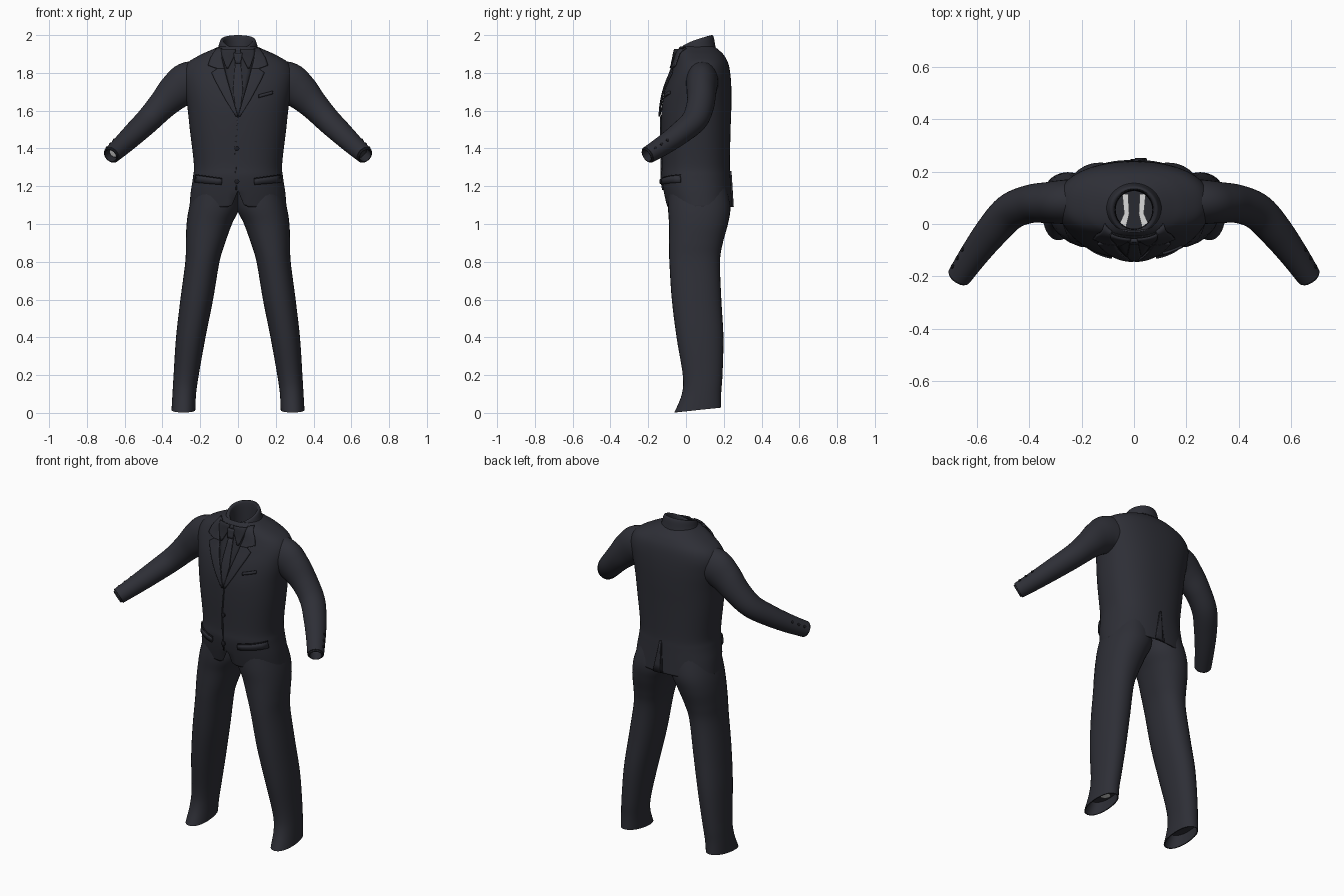
import bpy, bmesh, math
from mathutils import Vector

if "Cube" in bpy.data.objects:
    bpy.data.objects.remove(bpy.data.objects["Cube"])


def mat(name, rgb):
    m = bpy.data.materials.new(name)
    m.diffuse_color = (*rgb, 1)
    m.use_nodes = True
    m.node_tree.nodes["Principled BSDF"].inputs["Base Color"].default_value = m.diffuse_color
    return m


CLOTH = mat("charcoal_cloth", (0.027, 0.028, 0.037))
SHIRT = mat("dark_shirt", (0.022, 0.023, 0.030))
SEAM = mat("black_trim", (0.012, 0.012, 0.016))
WHITE = mat("white_lining", (0.7, 0.7, 0.7))


def make(name, verts, faces, m, thick=0, offset=-1):
    me = bpy.data.meshes.new(name)
    me.from_pydata(verts, [], faces)
    bm = bmesh.new()
    bm.from_mesh(me)
    bmesh.ops.recalc_face_normals(bm, faces=bm.faces)
    bm.to_mesh(me)
    bm.free()
    me.materials.append(m)
    me.shade_smooth()
    me.set_sharp_from_angle(angle=math.radians(45))
    ob = bpy.data.objects.new(name, me)
    bpy.context.collection.objects.link(ob)
    if thick:
        s = ob.modifiers.new("thickness", 'SOLIDIFY')
        s.thickness, s.offset = thick, offset
    return ob


def smooth(rows, n):
    """Catmull-Rom interpolation of parameter rows."""
    out = []
    for i in range(len(rows) - 1):
        quad = [rows[max(i - 1, 0)], rows[i], rows[i + 1], rows[min(i + 2, len(rows) - 1)]]
        for k in range(n):
            t = k / n
            out.append([0.5 * (2 * b + (c - a) * t + (2 * a - 5 * b + 4 * c - d) * t * t
                               + (3 * b - a - 3 * c + d) * t ** 3) for a, b, c, d in zip(*quad)])
    return out + [list(rows[-1])]


def loft(name, rings, m, cap_end=False, thick=0):
    n = len(rings[0])
    faces = [(r * n + i, r * n + (i + 1) % n, (r + 1) * n + (i + 1) % n, (r + 1) * n + i)
             for r in range(len(rings) - 1) for i in range(n)]
    if cap_end:
        faces.append(tuple(range((len(rings) - 1) * n, len(rings) * n)))
    return make(name, [p for r in rings for p in r], faces, m, thick)


def oval(hx, hy, p, n):
    """Superellipse outline, starting at +x."""
    pts = []
    for i in range(n):
        c, s = math.cos(math.tau * i / n), math.sin(math.tau * i / n)
        pts.append((hx * math.copysign(abs(c) ** (2 / p), c), hy * math.copysign(abs(s) ** (2 / p), s)))
    return pts


# Jacket body rows: height, half width, front y, back y
P = 2.3
TORSO = smooth([(1.09, .257, -.10, .245), (1.17, .25, -.118, .24), (1.25, .238, -.13, .235),
                (1.32, .234, -.128, .232), (1.50, .255, -.132, .236), (1.62, .268, -.128, .24),
                (1.72, .285, -.108, .24), (1.80, .292, -.078, .234), (1.855, .265, -.058, .222),
                (1.895, .20, -.05, .20), (1.92, .145, -.045, .175), (1.94, .10, -.03, .15)], 6)


def surface_y(x, z, side=-1):
    z = min(max(z, TORSO[0][0]), TORSO[-1][0])
    for a, b in zip(TORSO, TORSO[1:]):
        if z <= b[0]:
            break
    t = (z - a[0]) / (b[0] - a[0])
    hw, f, k = (a[j] + (b[j] - a[j]) * t for j in (1, 2, 3))
    return (f + k) / 2 + side * (k - f) / 2 * max(0, 1 - min(1, abs(x) / hw) ** P) ** (1 / P)


rings = []
for z, hw, f, k in TORSO:
    ring = []
    for x, y in oval(hw, (k - f) / 2, P, 72):
        zz = max(z, 1.175 - 2.4 * abs(x)) if y < 0 else z  # cutaway at the front hem
        ring.append((x, (f + k) / 2 + y, zz))
    rings.append(ring)
loft("jacket_body", rings, CLOTH, thick=.008)


def band(name, rows, m, lift, s=1, side=-1, across=6, thick=.008):
    """Cloth plate laid over the jacket; rows give left x, left z, right x, right z."""
    verts, faces = [], []
    for x0, z0, x1, z1 in rows:
        for i in range(across + 1):
            x, z = x0 + (x1 - x0) * i / across, z0 + (z1 - z0) * i / across
            verts.append((s * x, surface_y(x, z, side) + side * lift, z))
    w = across + 1
    for r in range(len(rows) - 1):
        for i in range(across):
            faces.append((r * w + i, r * w + i + 1, (r + 1) * w + i + 1, (r + 1) * w + i))
    return make(name, verts, faces, m, thick, 0)


def flat(rows):
    """Rows z, x0, x1 refined along their height."""
    out = []
    for a, b in zip(rows, rows[1:]):
        for k in range(4):
            z, x0, x1 = (p + (q - p) * k / 4 for p, q in zip(a, b))
            out.append((x0, z, x1, z))
    z, x0, x1 = rows[-1]
    return out + [(x0, z, x1, z)]


# Shirt front and tie
band("shirt_front", flat([(1.92, -.085, .085), (1.80, -.065, .065), (1.57, -.003, .003)]),
     SHIRT, .003, thick=.003)
band("tie_blade", flat([(1.86, -.014, .014), (1.70, -.027, .027), (1.58, -.006, .006)]), CLOTH, .008)
band("tie_knot", flat([(1.905, -.024, .024), (1.85, -.014, .014)]), CLOTH, .014, thick=.014)

# Front closing edge and back seam with vent
band("front_edge", flat([(1.57, -.002, .002), (1.40, -.018, -.012), (1.18, -.012, -.006)]), CLOTH, .003)
band("back_vent", flat([(1.27, -.001, .001), (1.18, -.006, .003), (1.09, -.014, .004)]), SEAM, .002, side=1,
     thick=.004)
band("vent_flap", flat([(1.28, .002, .012), (1.09, .004, .05)]), CLOTH, .004, side=1)

for s, tag in ((1, "left"), (-1, "right")):
    # Lapel, jacket collar leaf, shirt collar wing, pocket flap
    band("lapel_" + tag, flat([(1.825, .072, .105), (1.80, .066, .14), (1.76, .056, .122),
                               (1.66, .026, .068), (1.57, .001, .012)]), CLOTH, .010, s)
    band("collar_leaf_" + tag, flat([(1.93, .085, .112), (1.88, .085, .145), (1.84, .076, .158),
                                     (1.822, .071, .11)]), CLOTH, .012, s)
    band("shirt_wing_" + tag, flat([(1.925, .012, .09), (1.89, .018, .085), (1.825, .052, .062)]),
         SHIRT, .016, s)
    band("pocket_flap_" + tag, [(.085, 1.238, .222, 1.258), (.085, 1.225, .226, 1.24),
                                (.088, 1.208, .228, 1.22)], CLOTH, .008, s)
    band("pocket_slit_" + tag, [(.085, 1.243, .222, 1.263), (.085, 1.238, .222, 1.258)], SEAM, .004, s)

# Breast pocket welt
band("breast_pocket", [(.11, 1.685, .185, 1.705), (.11, 1.668, .185, 1.688)], CLOTH, .005)

# Standing collar: rx, ry, front z, back z
collar = smooth([(.125, .108, 1.87, 1.905), (.106, .10, 1.895, 1.95), (.097, .094, 1.91, 1.985),
                 (.088, .086, 1.918, 2.0), (.074, .076, 1.905, 1.985), (.07, .072, 1.84, 1.87)], 4)
rings = []
for rx, ry, zf, zb in collar:
    rings.append([(x, .054 + y, zf + (min(zb, 2.0) - zf) * (max(0, (1 + y / ry) / 2)) ** .5)
                  for x, y in oval(rx, ry, 2, 40)])
loft("collar", rings, CLOTH)

# Lining seen down the neck
make("neck_lining", [(x, .054 + y, 1.74) for x, y in oval(.22, .11, 2, 24)], [tuple(range(24))], SHIRT)
for s in (1, -1):
    make("lining_strip", [(s * .022, .115, 1.75), (s * .045, .115, 1.75), (s * .038, .04, 1.75),
                          (s * .058, -.005, 1.75), (s * .03, -.01, 1.75), (s * .018, .04, 1.75)],
         [(0, 1, 2, 5), (5, 2, 3, 4)], WHITE)


def disc(name, centre, axis, r, m, depth):
    q = Vector(axis).to_track_quat('Z', 'Y')
    c = Vector(centre)
    rings = [[c + q @ Vector((x, y, h)) for x, y in oval(k * r, k * r, 2, 16)]
             for k, h in ((1, -depth), (1, depth * .6), (.7, depth))]
    return loft(name, rings, m, cap_end=True)


for z in (1.40, 1.225):
    disc("front_button", (-.006, surface_y(0, z) - .007, z), (0, -1, 0), .013, SEAM, .005)

# Sleeves: centre x y z, horizontal radius, vertical radius
ARM = smooth([(.15, .09, 1.75, .085, .10), (.255, .085, 1.748, .085, .112), (.325, .082, 1.705, .079, .098),
              (.40, .076, 1.63, .073, .078), (.475, .045, 1.55, .07, .067), (.545, -.03, 1.482, .064, .06),
              (.61, -.115, 1.42, .055, .053), (.667, -.198, 1.368, .047, .046)], 6)


def sleeve_ring(i, ra, rb, shift, s):
    a, b = Vector(ARM[max(i - 1, 0)][:3]), Vector(ARM[min(i + 1, len(ARM) - 1)][:3])
    t = (b - a).normalized()
    u = t.cross(Vector((0, 0, 1))).normalized()
    v = u.cross(t)
    c = Vector(ARM[i][:3]) + t * shift
    pts = [c + u * x + v * y for x, y in oval(ra, rb, 2, 28)]
    return [(s * p.x, p.y, p.z) for p in pts], c, t, u, v


LEG = smooth([(1.20, -.005, .225, -.09, .215), (1.09, -.008, .258, -.095, .235), (1.0, .032, .272, -.09, .222),
              (.90, .068, .276, -.09, .195), (.80, .098, .279, -.088, .18), (.60, .132, .305, -.075, .187),
              (.40, .172, .328, -.05, .198), (.20, .208, .341, -.017, .193), (.10, .222, .347, -.022, .186),
              (.015, .226, .352, -.062, .186)], 6)

for s, tag in ((1, "left"), (-1, "right")):
    last = len(ARM) - 1
    rings = [sleeve_ring(i, r[3], r[4], 0, s)[0] for i, r in enumerate(ARM)]
    for r, d in ((.046, .006), (.041, .007), (.038, -.04)):
        rings.append(sleeve_ring(last, r, r, d, s)[0])
    loft("sleeve_" + tag, rings, CLOTH, cap_end=True)
    # Shirt cuff peeking out of the sleeve
    loft("shirt_cuff_" + tag, [sleeve_ring(last, r, r, d, s)[0] for r, d in
                               ((.039, -.03), (.039, .014), (.034, .015), (.033, -.03))], SHIRT)
    for i in (-3, -5, -7):
        j = last + 1 + i
        _, c, t, u, v = sleeve_ring(j, 1, 1, 0, s)
        d = (v * .5 - u * .85).normalized()
        p = c + d * (ARM[j][3] + .001)
        disc("sleeve_button_" + tag, (s * p.x, p.y, p.z), (s * d.x, d.y, d.z), .008, SEAM, .004)
    if s < 0:
        _, c, t, u, v = sleeve_ring(last, 1, 1, -.02, s)
        disc("cuff_lining", (-c.x, c.y, c.z), (-t.x, t.y, t.z), .026, WHITE, .002)

    # Trouser leg with turned-in hem that dips at the front
    rings = []
    inner = [(.015, .232, .346, -.055, .18), (.07, .236, .338, -.015, .175)]
    for z, xi, xo, f, k in LEG + inner:
        dip = max(0, 1 - z / .1) * .015
        rings.append([(s * ((xi + xo) / 2 + x), (f + k) / 2 + y, z + dip * (y / ((k - f) / 2)))
                      for x, y in oval((xo - xi) / 2, (k - f) / 2, 2.2, 32)])
    loft("trouser_leg_" + tag, rings, CLOTH, cap_end=True)

disc("hem_lining", (.285, .09, .06), (0, 0, -1), .03, WHITE, .002)
